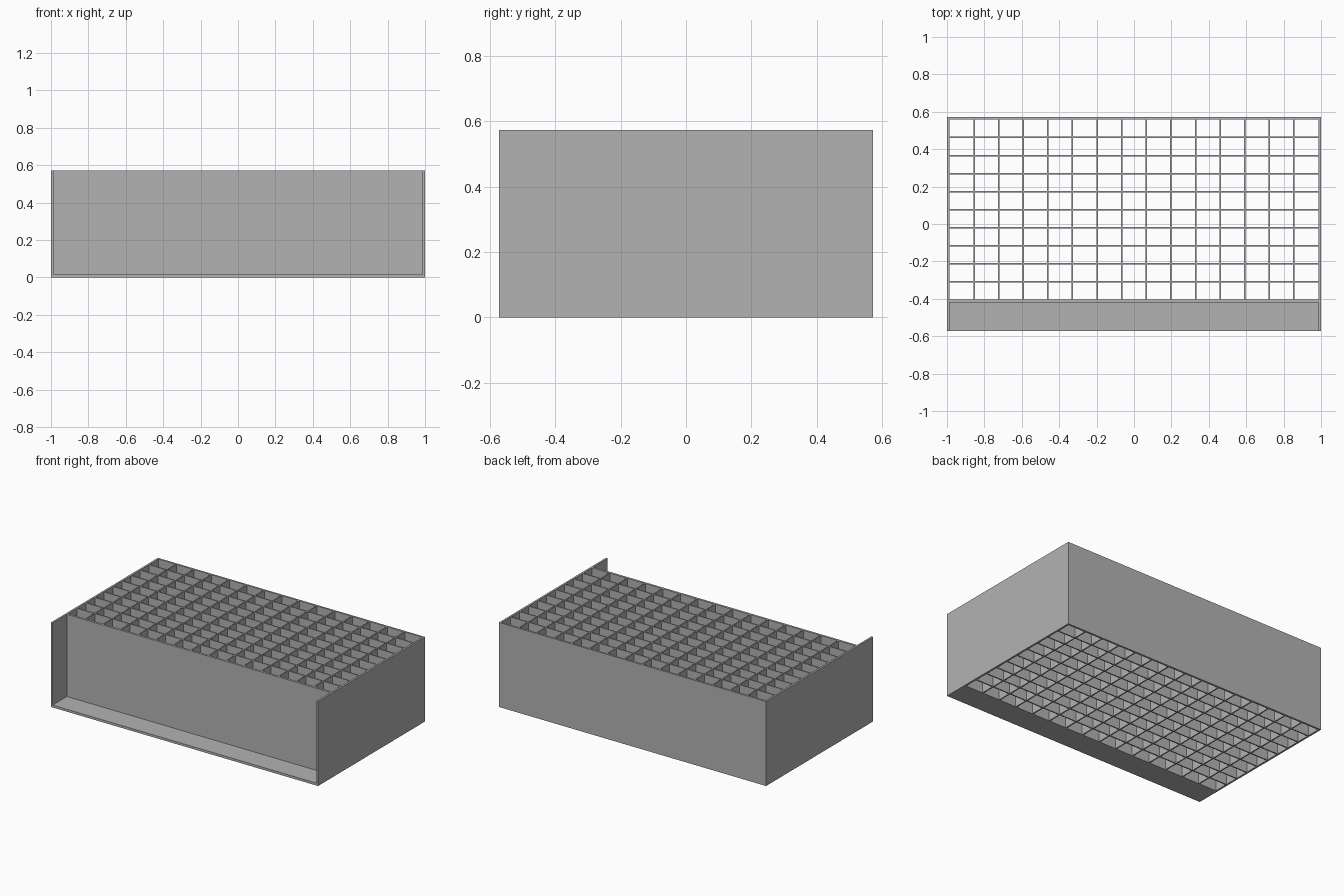
import bpy, bmesh

if "Cube" in bpy.data.objects:
    bpy.data.objects.remove(bpy.data.objects["Cube"])

X, Y, H = 1.0, 0.572, 0.572      # half width, half depth, height
T = 0.013                        # outer panel thickness
D = 0.008                        # divider thickness
WALL_FRONT, WALL_BACK = -0.42, -0.405   # recessed front wall

grey = bpy.data.materials.new("plain grey")
grey.diffuse_color = (0.45, 0.45, 0.45, 1)
grey.use_nodes = True
grey.node_tree.nodes["Principled BSDF"].inputs["Base Color"].default_value = grey.diffuse_color


def boxes(name, specs):
    """One object made of boxes given as (x0, x1, y0, y1, z0, z1)."""
    bm = bmesh.new()
    for x0, x1, y0, y1, z0, z1 in specs:
        vs = bmesh.ops.create_cube(bm, size=1)["verts"]
        for v in vs:
            v.co = (x0 + (v.co.x + 0.5) * (x1 - x0),
                    y0 + (v.co.y + 0.5) * (y1 - y0),
                    z0 + (v.co.z + 0.5) * (z1 - z0))
    mesh = bpy.data.meshes.new(name)
    bm.to_mesh(mesh)
    bm.free()
    mesh.materials.append(grey)
    ob = bpy.data.objects.new(name, mesh)
    bpy.context.collection.objects.link(ob)
    return ob


# Outer case
boxes("left_panel", [(-X, -X + T, -Y, Y, 0, H)])
boxes("right_panel", [(X - T, X, -Y, Y, 0, H)])
boxes("back_panel", [(-X + T, X - T, Y - T, Y, 0, H)])
boxes("front_wall", [(-X + T, X - T, WALL_FRONT, WALL_BACK, 0, H)])

# Ledge in front of the recessed wall
boxes("front_ledge", [(-X + T, X - T, -Y, WALL_FRONT, 0, 0.016)])

# Open grid of 15 x 10 cells
cols, rows = 15, 10
xa, xb = -X + T, X - T
ya, yb = WALL_BACK, Y - T
dx, dy = (xb - xa) / cols, (yb - ya) / rows
boxes("cross_dividers", [(xa + i * dx - D / 2, xa + i * dx + D / 2, ya, yb, 0, H)
                         for i in range(1, cols)])
boxes("long_dividers", [(xa, xb, ya + j * dy - D / 2, ya + j * dy + D / 2, 0, H)
                        for j in range(1, rows)])
